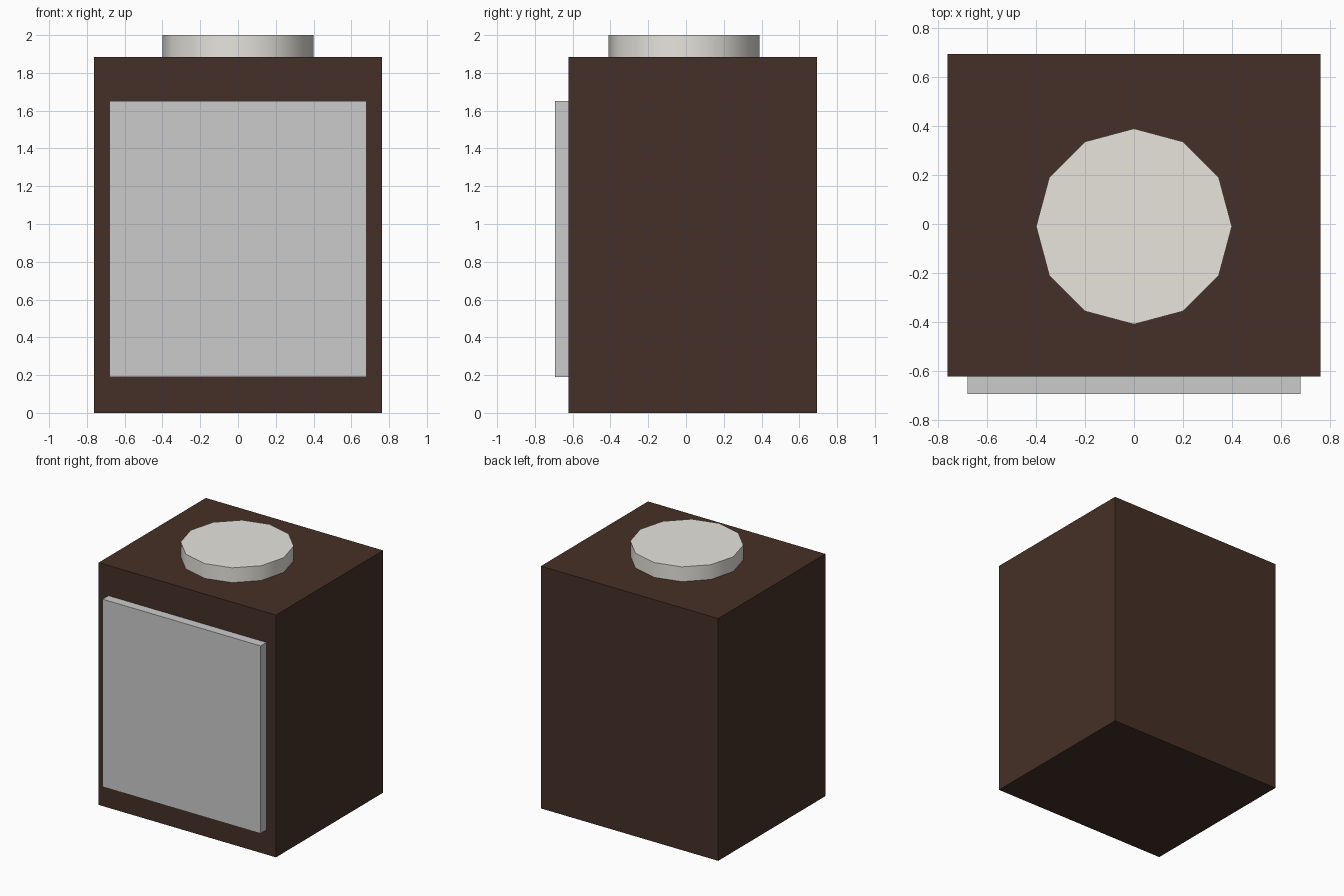
import bpy
import math

if "Cube" in bpy.data.objects:
    bpy.data.objects.remove(bpy.data.objects["Cube"])


def material(name, rgb):
    mat = bpy.data.materials.new(name)
    mat.diffuse_color = (*rgb, 1)
    mat.use_nodes = True
    mat.node_tree.nodes["Principled BSDF"].inputs["Base Color"].default_value = mat.diffuse_color
    return mat


def box(name, low, high, mat=None):
    centre = [(a + b) / 2 for a, b in zip(low, high)]
    bpy.ops.mesh.primitive_cube_add(size=1, location=centre)
    obj = bpy.context.object
    obj.name = name
    obj.scale = [b - a for a, b in zip(low, high)]
    bpy.ops.object.transform_apply(location=False, rotation=False, scale=True)
    if mat:
        obj.data.materials.append(mat)
    return obj


brown = material("dark_brown", (0.06, 0.03, 0.02))
off_white = material("off_white", (0.8, 0.78, 0.72))

# Main block
BODY_TOP = 1.885
box("body", (-0.763, -0.623, 0), (0.763, 0.694, BODY_TOP), brown)

# Raised panel on the front face
box("front_panel", (-0.68, -0.694, 0.19), (0.68, -0.623, 1.65))

# Twelve-sided lid on top
bpy.ops.mesh.primitive_cylinder_add(
    vertices=12, radius=0.4, depth=2 - BODY_TOP,
    location=(0, -0.01, (2 + BODY_TOP) / 2))
lid = bpy.context.object
lid.name = "lid"
lid.data.materials.append(off_white)
bpy.ops.object.shade_smooth_by_angle(angle=math.radians(40))
